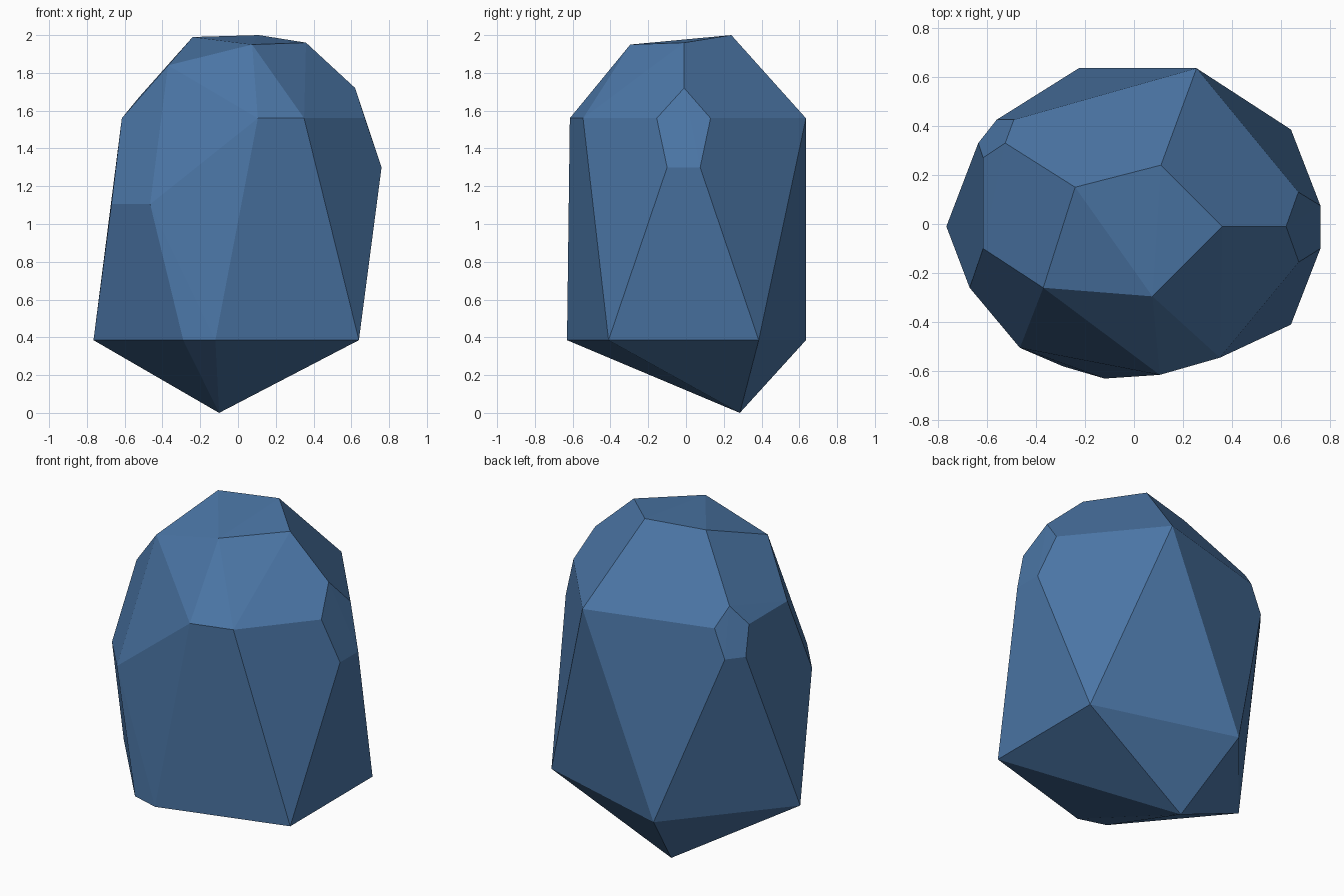
import bpy, bmesh, math

# Faceted stone: corner points grouped by height, wrapped in a convex hull
RINGS = {
    0.0:   [(-0.10, 0.285)],
    0.385: [(-0.765, -0.01), (-0.29, -0.58), (-0.12, -0.63), (0.64, -0.41),
            (0.64, 0.385), (-0.225, 0.635)],
    1.105: [(-0.67, -0.26), (-0.465, -0.505)],
    1.30:  [(0.76, -0.10), (0.76, 0.075)],
    1.388: [(-0.635, 0.33), (-0.56, 0.425)],
    1.56:  [(-0.615, -0.10), (-0.615, 0.27), (-0.49, 0.425), (0.255, 0.635),
            (0.67, 0.13), (0.672, -0.155), (0.35, -0.545), (0.105, -0.615)],
    1.67:  [(-0.525, 0.33)],
    1.72:  [(0.62, -0.01)],
    1.84:  [(-0.37, -0.26)],
    1.95:  [(0.075, -0.295)],
    1.96:  [(0.36, -0.01)],
    1.99:  [(-0.24, 0.15)],
    2.0:   [(0.11, 0.24)],
}

bm = bmesh.new()
for z, points in RINGS.items():
    for x, y in points:
        bm.verts.new((x, y, z))
bmesh.ops.convex_hull(bm, input=bm.verts[:])

# Merge nearly flat triangles into the larger facets
bmesh.ops.dissolve_limit(bm, angle_limit=math.radians(1.5),
                         verts=bm.verts[:], edges=bm.edges[:])
bmesh.ops.recalc_face_normals(bm, faces=bm.faces[:])

mesh = bpy.data.meshes.new("faceted_stone")
bm.to_mesh(mesh)
bm.free()

# Single blue colour
blue = bpy.data.materials.new("slate_blue")
blue.diffuse_color = (0.07, 0.18, 0.38, 1.0)
mesh.materials.append(blue)

stone = bpy.data.objects.new("faceted_stone", mesh)
bpy.context.collection.objects.link(stone)
